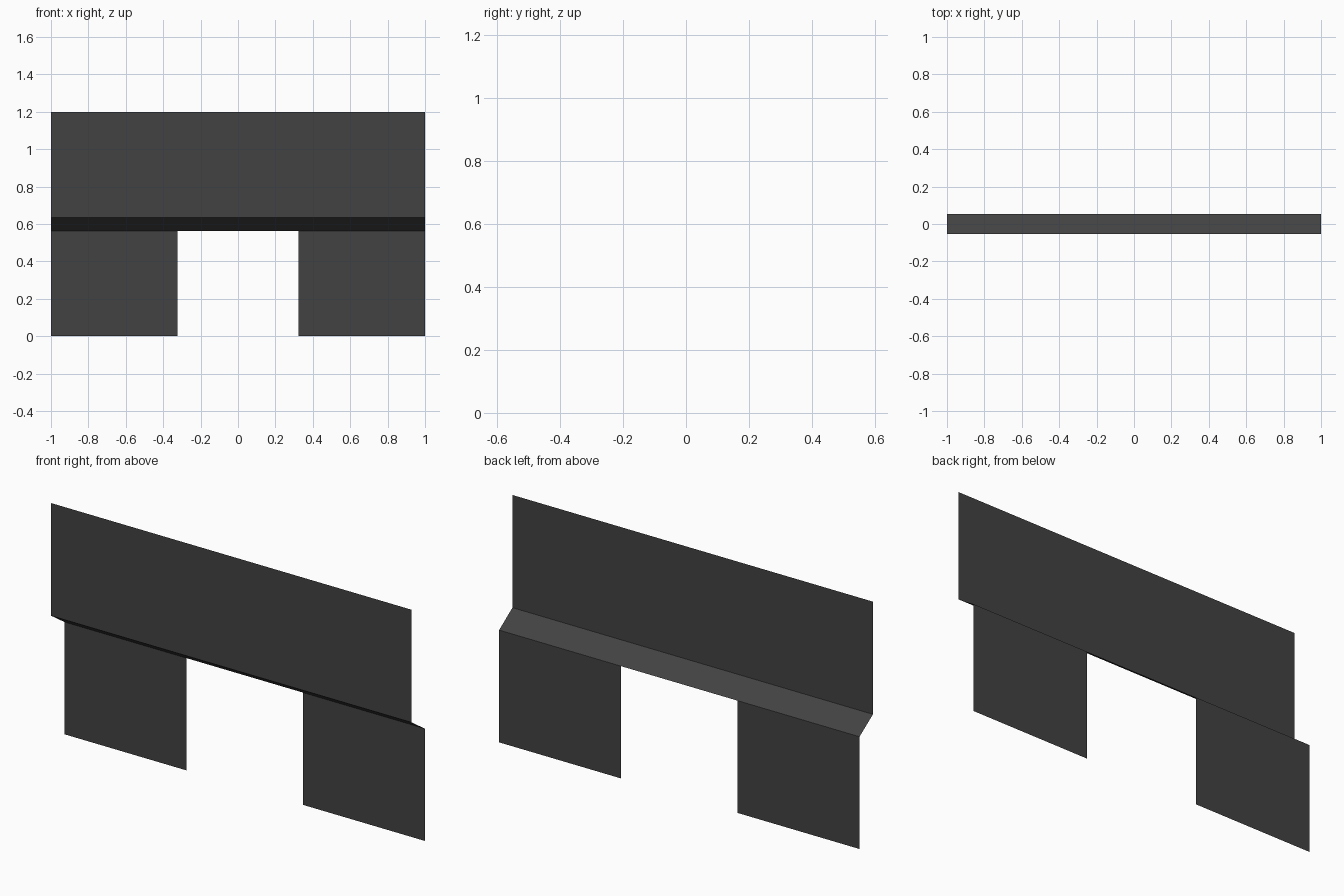
import bpy

if "Cube" in bpy.data.objects:
    bpy.data.objects.remove(bpy.data.objects["Cube"])

charcoal = bpy.data.materials.new("charcoal")
charcoal.diffuse_color = (0.055, 0.055, 0.055, 1.0)
charcoal.use_nodes = True
charcoal.node_tree.nodes["Principled BSDF"].inputs["Base Color"].default_value = charcoal.diffuse_color

FRONT, BACK = -0.053, 0.053      # depths of the upper and lower panels
FOLD_LOW, FOLD_HIGH = 0.563, 0.635


def sheet(name, x0, x1, bottom, top):
    """Thin sheet spanning x0..x1 between two (y, z) edges, facing front."""
    mesh = bpy.data.meshes.new(name)
    verts = [(x0, *bottom), (x1, *bottom), (x1, *top), (x0, *top)]
    mesh.from_pydata(verts, [], [(0, 1, 2, 3)])
    mesh.materials.append(charcoal)
    obj = bpy.data.objects.new(name, mesh)
    bpy.context.collection.objects.link(obj)
    return obj


# Upper panel and the sloped fold below it
sheet("upper_panel", -1, 1, (FRONT, FOLD_HIGH), (FRONT, 1.2))
sheet("sloped_fold", -1, 1, (BACK, FOLD_LOW), (FRONT, FOLD_HIGH))

# Two lower panels either side of the central gap
for side, x0, x1 in (("left", -1, -0.324), ("right", 0.324, 1)):
    sheet(f"lower_panel_{side}", x0, x1, (BACK, 0), (BACK, FOLD_LOW))
